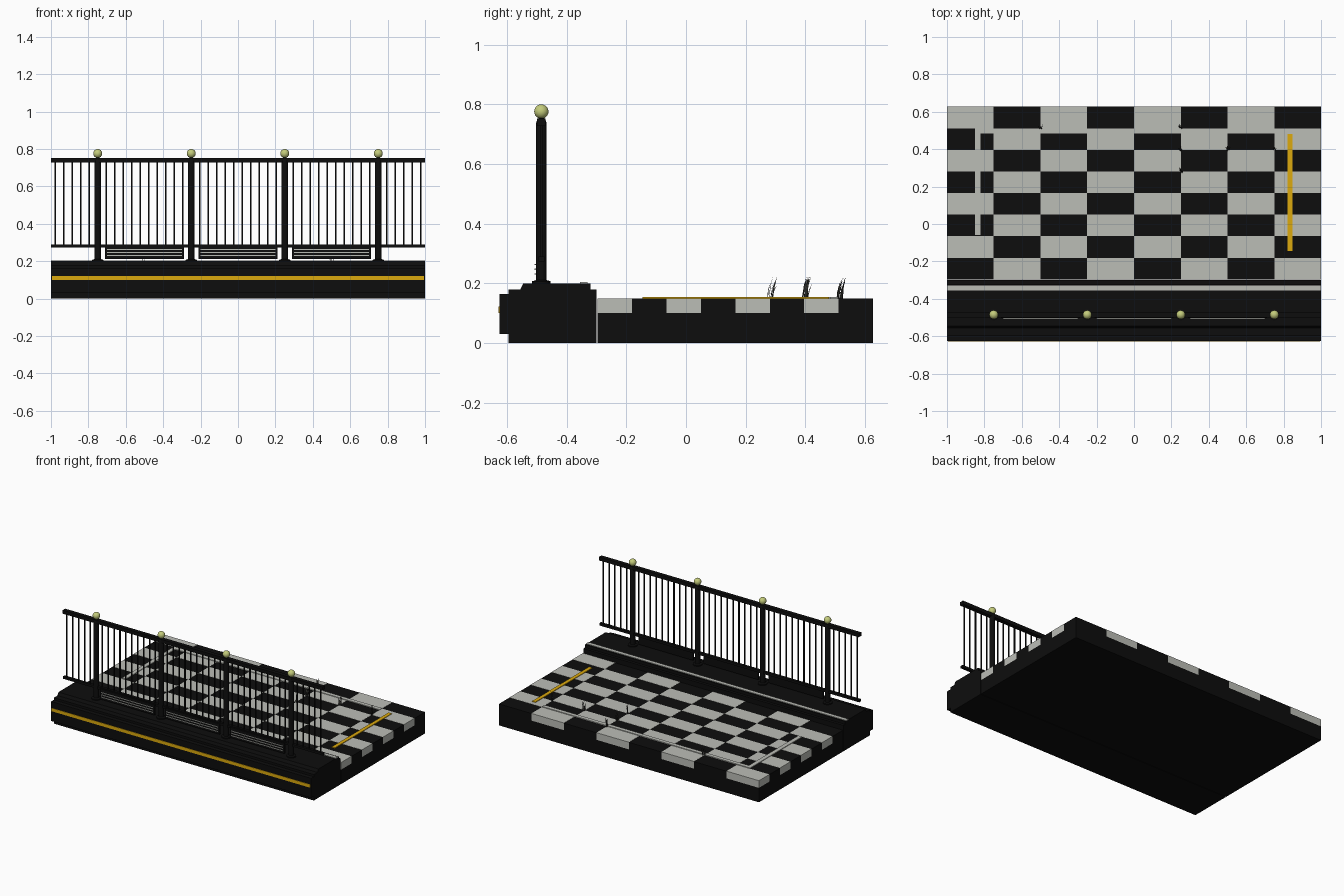
import bpy, bmesh, math, random
from mathutils import Matrix, Vector

if "Cube" in bpy.data.objects:
    bpy.data.objects.remove(bpy.data.objects["Cube"])

random.seed(4)


def material(name, r, g, b):
    m = bpy.data.materials.new(name)
    m.diffuse_color = (r, g, b, 1)
    m.use_nodes = True
    m.node_tree.nodes["Principled BSDF"].inputs["Base Color"].default_value = m.diffuse_color
    return m


BLACK = material("black", 0.004, 0.004, 0.004)
PALE = material("pale grey", 0.50, 0.51, 0.47)
YELLOW = material("yellow paint", 0.72, 0.40, 0.004)
GLOBE = material("pale lamp green", 0.55, 0.60, 0.20)
GRASS = material("dark grass", 0.045, 0.045, 0.038)


def finish(name, bm, *mats):
    bmesh.ops.recalc_face_normals(bm, faces=bm.faces)
    me = bpy.data.meshes.new(name)
    bm.to_mesh(me)
    bm.free()
    for m in mats:
        me.materials.append(m)
    ob = bpy.data.objects.new(name, me)
    bpy.context.collection.objects.link(ob)
    return ob


def add_box(bm, x0, x1, y0, y1, z0, z1, index=0):
    mat = Matrix.Translation(((x0 + x1) / 2, (y0 + y1) / 2, (z0 + z1) / 2)) @ \
        Matrix.Diagonal((x1 - x0, y1 - y0, z1 - z0, 1))
    verts = bmesh.ops.create_cube(bm, size=1, matrix=mat)["verts"]
    for f in {f for v in verts for f in v.link_faces}:
        f.material_index = index


def boxes(name, mat, *dims):
    bm = bmesh.new()
    for d in dims:
        add_box(bm, *d)
    return finish(name, bm, mat)


def lathe(name, mat, profile, x, y, sides=16):
    # profile is a list of (radius, z) from bottom to top
    bm = bmesh.new()
    rings = [[bm.verts.new((x + r * math.cos(2 * math.pi * i / sides),
                            y + r * math.sin(2 * math.pi * i / sides), z))
              for i in range(sides)] for r, z in profile]
    for a, b in zip(rings, rings[1:]):
        for i in range(sides):
            j = (i + 1) % sides
            bm.faces.new((a[i], a[j], b[j], b[i]))
    bm.faces.new(rings[0])
    bm.faces.new(rings[-1])
    ob = finish(name, bm, mat)
    smooth(ob)
    return ob


def smooth(ob):
    bpy.ops.object.select_all(action="DESELECT")
    ob.select_set(True)
    bpy.context.view_layer.objects.active = ob
    bpy.ops.object.shade_smooth_by_angle(angle=math.radians(35))


# Paved floor: dark slab with a chequered layer of tiles
Y0, Y1 = -0.296, 0.627
boxes("floor_slab", BLACK, (-1, 1, Y0, Y1, 0, 0.10))
STEP = (Y1 - Y0) / 8
bm = bmesh.new()
for col in range(8):
    for row in range(8):
        x, y = -1 + col * 0.25, Y0 + row * STEP
        light = (col + row) % 2
        add_box(bm, x, x + 0.25, y, y + STEP, 0.10, 0.15 if light else 0.149, light)
finish("chequered_tiles", bm, BLACK, PALE)

# Painted floor lines
boxes("pale_floor_line", PALE,
      (-0.85, -0.822, -0.06, 0.51, 0.148, 0.154),
      (-0.822, 0.75, 0.483, 0.51, 0.148, 0.154))
boxes("yellow_floor_line", YELLOW, (0.822, 0.847, -0.145, 0.48, 0.148, 0.154))

# Stepped kerb extruded along x
profile = [(-0.30, 0), (-0.595, 0), (-0.595, 0.03), (-0.625, 0.03), (-0.625, 0.165),
           (-0.595, 0.165), (-0.595, 0.18), (-0.555, 0.18), (-0.545, 0.20),
           (-0.32, 0.20), (-0.32, 0.18), (-0.30, 0.18)]
bm = bmesh.new()
face = bm.faces.new([bm.verts.new((-1, y, z)) for y, z in profile])
ext = bmesh.ops.extrude_face_region(bm, geom=[face])
bmesh.ops.translate(bm, vec=(2, 0, 0),
                    verts=[g for g in ext["geom"] if isinstance(g, bmesh.types.BMVert)])
if not face.is_valid or len(bm.faces) < len(profile) + 2:
    bm.faces.new([v for v in bm.verts if v.co.x < 0])
finish("kerb", bm, BLACK)
boxes("kerb_yellow_stripe", YELLOW, (-0.995, 0.995, -0.628, -0.622, 0.10, 0.122))
boxes("kerb_pale_stripe", PALE, (-1, 1, -0.356, -0.330, 0.198, 0.204))

# Railing: two rails and thin uprights
RY = -0.485
boxes("top_rail", BLACK, (-1, 1, RY - 0.014, RY + 0.014, 0.728, 0.752))
boxes("bottom_rail", BLACK, (-1, 1, RY - 0.010, RY + 0.010, 0.274, 0.290))
N = 44
boxes("railing_bars", BLACK,
      *[(x - 0.0035, x + 0.0035, RY - 0.0035, RY + 0.0035, 0.28, 0.74)
        for x in (-1 + (i + 0.5) * 2 / N for i in range(N))])

# Posts with foot collars and ball lamps
for n, x in enumerate((-0.75, -0.25, 0.25, 0.75), 1):
    lathe(f"post_{n}", BLACK,
          [(0.031, 0.198), (0.031, 0.207), (0.018, 0.211), (0.018, 0.737),
           (0.014, 0.749), (0.008, 0.756)], x, RY)
    bm = bmesh.new()
    bmesh.ops.create_uvsphere(bm, u_segments=20, v_segments=12, radius=0.024,
                              matrix=Matrix.Translation((x, RY, 0.776)))
    smooth(finish(f"ball_lamp_{n}", bm, GLOBE))

# Low vent panels between the posts, each with pale slat lines
for n, x in enumerate((-0.5, 0, 0.5), 1):
    boxes(f"vent_panel_{n}", BLACK, (x - 0.21, x + 0.21, -0.503, -0.493, 0.213, 0.285))
    boxes(f"vent_slats_{n}", PALE,
          *[(x - 0.20, x + 0.20, -0.508, -0.502, z - 0.002, z + 0.002)
            for z in (0.231, 0.247, 0.263)])

# Grass tufts growing from the tile joints, leaning backwards
bm = bmesh.new()
for x, y in ((-0.5, 0.515), (0.25, 0.515), (0.25, 0.398), (0.5, 0.398),
             (0.75, 0.398), (0.25, 0.282)):
    for i in range(7):
        root = Vector((x + random.uniform(-0.007, 0.007),
                       y + random.uniform(-0.010, 0.010), 0.148))
        tip = root + Vector((random.uniform(-0.010, 0.010), random.uniform(0.008, 0.020),
                             random.uniform(0.045, 0.078)))
        ang = random.uniform(0, math.pi)
        side = Vector((math.cos(ang), math.sin(ang), 0)) * 0.0025
        mid = root.lerp(tip, 0.55) - Vector((0, 0.003, 0))
        a, b, c, d, e = [bm.verts.new(p) for p in
                         (root - side, root + side, mid + side, mid - side, tip)]
        bm.faces.new((a, b, c, d))
        bm.faces.new((d, c, e))
finish("grass_tufts", bm, GRASS)
